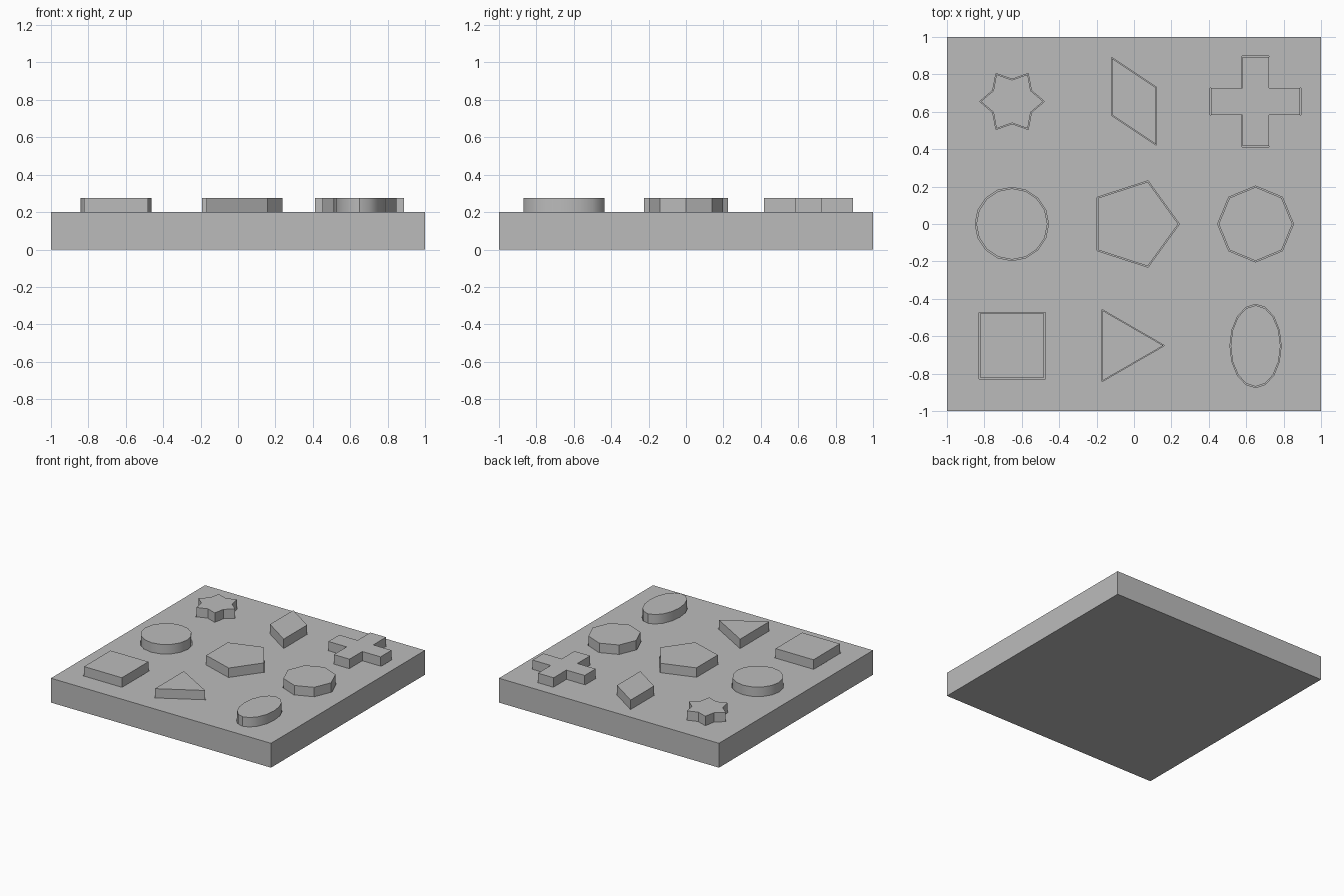
import bpy
import bmesh
from math import cos, sin, pi, radians

BOARD_TOP, POCKET_FLOOR, PIECE_TOP = 0.2, 0.1, 0.275
GAP = 0.003

if "Cube" in bpy.data.objects:
    bpy.data.objects.remove(bpy.data.objects["Cube"], do_unlink=True)

# One plain grey for everything
grey = bpy.data.materials.new("plain grey")
grey.use_nodes = True
grey.diffuse_color = (0.5, 0.5, 0.5, 1)
grey.node_tree.nodes["Principled BSDF"].inputs["Base Color"].default_value = (0.5, 0.5, 0.5, 1)


def prism(name, outline, bottom, top):
    """Extrude a flat outline straight up into a solid."""
    bm = bmesh.new()
    base = bm.faces.new([bm.verts.new((x, y, bottom)) for x, y in outline])
    extruded = bmesh.ops.extrude_face_region(bm, geom=[base], use_keep_orig=True)
    for v in extruded["geom"]:
        if isinstance(v, bmesh.types.BMVert):
            v.co.z = top
    bmesh.ops.recalc_face_normals(bm, faces=bm.faces)
    mesh = bpy.data.meshes.new(name)
    bm.to_mesh(mesh)
    bm.free()
    mesh.materials.append(grey)
    obj = bpy.data.objects.new(name, mesh)
    bpy.context.collection.objects.link(obj)
    return obj


def activate(obj):
    bpy.ops.object.select_all(action='DESELECT')
    obj.select_set(True)
    bpy.context.view_layer.objects.active = obj


def ring(sides, rx, ry=None, inner=None):
    """Regular polygon, ellipse, or star when an inner radius is given."""
    ry = ry or rx
    points = []
    for i in range(sides):
        k = inner / rx if inner and i % 2 else 1
        a = 2 * pi * i / sides
        points.append((k * rx * cos(a), k * ry * sin(a)))
    return points


def cross(arm, half):
    corner = [(arm, -half), (arm, half), (half, half)]
    points = []
    for q in range(4):
        c, s = round(cos(q * pi / 2)), round(sin(q * pi / 2))
        points += [(c * x - s * y, s * x + c * y) for x, y in corner]
    return points


S = 0.175
# Name, centre and outline of each puzzle piece
pieces = [
    ("star_piece", (-0.652, 0.655), ring(12, 0.17, inner=0.117)),
    ("rhombus_piece", (0, 0.656), [(-0.118, 0.232), (-0.118, -0.075), (0.118, -0.232), (0.118, 0.075)]),
    ("cross_piece", (0.65, 0.655), cross(0.24, 0.072)),
    ("circle_piece", (-0.653, 0), ring(16, 0.193)),
    ("pentagon_piece", (0, 0), ring(5, 0.24)),
    ("octagon_piece", (0.65, 0), ring(8, 0.2)),
    ("square_piece", (-0.652, -0.65), [(-S, -S), (S, -S), (S, S), (-S, S)]),
    ("triangle_piece", (-0.06, -0.65), ring(3, 0.22)),
    ("oval_piece", (0.65, -0.652), ring(16, 0.135, 0.22)),
]

# Square board
board = prism("board", [(-1, -1), (1, -1), (1, 1), (-1, 1)], 0, BOARD_TOP)


def placed(outline, centre, grow):
    size = max(max(abs(x), abs(y)) for x, y in outline)
    k = 1 + grow / size
    return [(centre[0] + k * x, centre[1] + k * y) for x, y in outline]


for name, centre, outline in pieces:
    # Pocket in the board, slightly larger than its piece
    cutter = prism("pocket_cutter", placed(outline, centre, GAP), POCKET_FLOOR, PIECE_TOP)
    cutter.hide_render = True
    activate(board)
    cut = board.modifiers.new("pocket", 'BOOLEAN')
    cut.operation, cut.solver, cut.object = 'DIFFERENCE', 'EXACT', cutter
    bpy.ops.object.modifier_apply(modifier=cut.name)
    bpy.data.objects.remove(cutter, do_unlink=True)

    # Raised piece resting in the pocket
    piece = prism(name, placed(outline, centre, -GAP), POCKET_FLOOR + 0.001, PIECE_TOP)
    activate(piece)
    bpy.ops.object.shade_smooth_by_angle(angle=radians(30))
